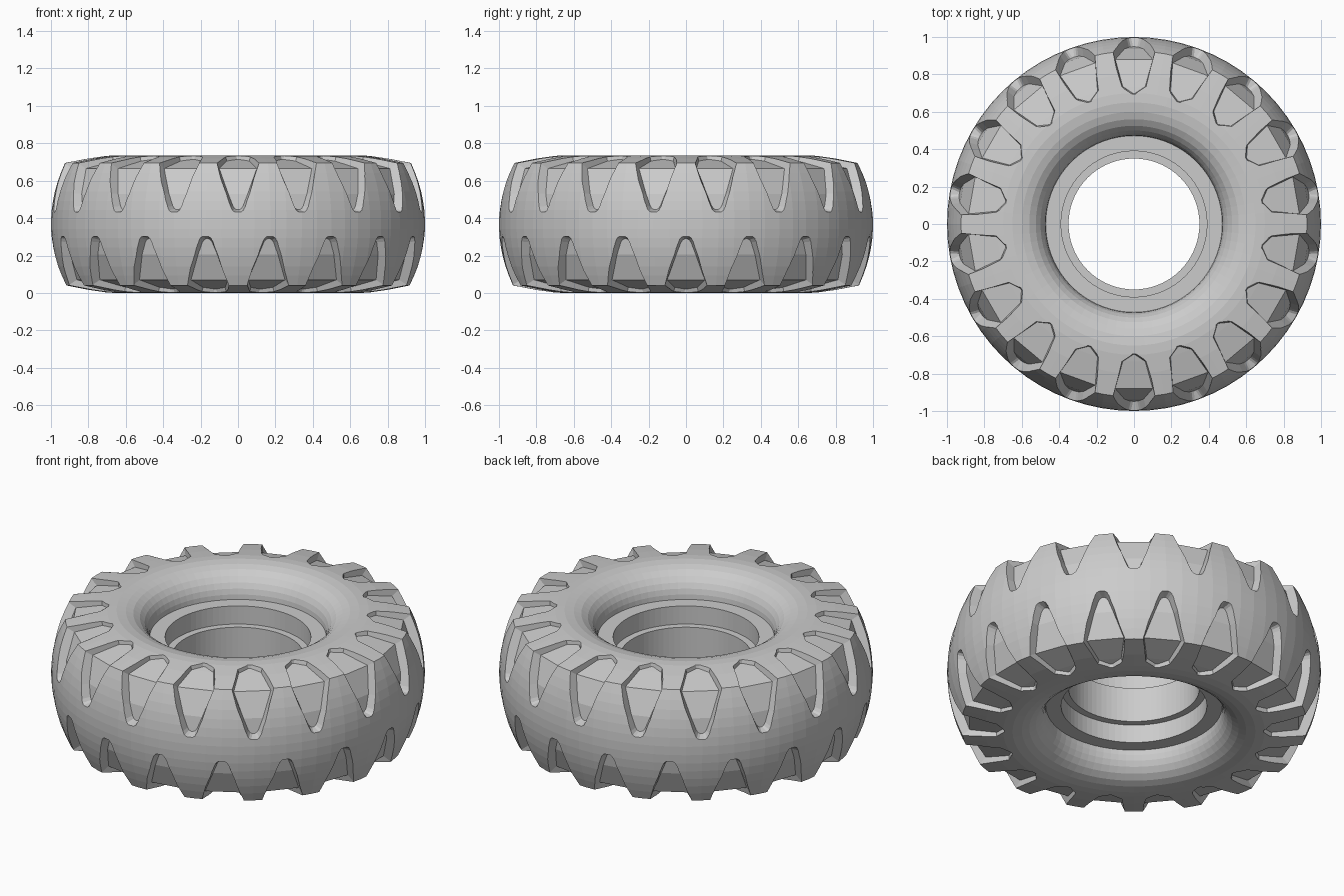
import bpy, bmesh
from math import cos, sin, pi, radians, sqrt

if "Cube" in bpy.data.objects:
    bpy.data.objects.remove(bpy.data.objects["Cube"])

H = 0.735          # tyre width (stands along z)
M = H / 2
SEG = 72


def make_object(name, bm):
    bmesh.ops.recalc_face_normals(bm, faces=bm.faces[:])
    me = bpy.data.meshes.new(name)
    bm.to_mesh(me)
    bm.free()
    ob = bpy.data.objects.new(name, me)
    bpy.context.collection.objects.link(ob)
    return ob


# Upper half of the cross-section: bore, bead steps, sidewall, shoulder, tread
half = [(0.35, 0.47), (0.39, 0.47), (0.39, 0.577), (0.472, 0.577)]
half += [(0.475, 0.605), (0.484, 0.635), (0.50, 0.664), (0.525, 0.692),
         (0.56, 0.715), (0.60, 0.728), (0.65, 0.735), (0.70, 0.733),
         (0.80, 0.719), (0.925, 0.695)]
R = 0.74           # tread crown radius
for i in range(1, 7):
    z = 0.325 * (1 - i / 6.5)
    half.append((1 - R + sqrt(R * R - z * z), M + z))
profile = half + [(r, H - z) for r, z in reversed(half)]

# Tyre body: lathe of the closed profile
bm = bmesh.new()
rings = []
for k in range(SEG):
    a = 2 * pi * k / SEG
    rings.append([bm.verts.new((r * cos(a), r * sin(a), z)) for r, z in profile])
n = len(profile)
for k in range(SEG):
    p, q = rings[k], rings[(k + 1) % SEG]
    for i in range(n):
        j = (i + 1) % n
        bm.faces.new((p[i], q[i], q[j], p[j]))
tyre = make_object("tyre", bm)

# Tread pocket sections: floor radius, floor z, outward direction, half width
sections = [
    (0.948, 0.445, 1.0, -0.25, 0.016),
    (0.947, 0.451, 1.0, -0.20, 0.029),
    (0.945, 0.465, 1.0, -0.10, 0.039),
    (0.935, 0.530, 1.0, 0.05, 0.064),
    (0.880, 0.665, 0.83, 0.55, 0.112),
    (0.735, 0.705, 0.05, 1.0, 0.072),
    (0.698, 0.714, -0.20, 1.0, 0.016),
]


def add_pocket(bm, angle, flip):
    ca, sa = cos(angle), sin(angle)

    def vert(r, z, w):
        z = H - z if flip else z
        return bm.verts.new((r * ca - w * sa, r * sa + w * ca, z))
    loops = []
    for r, z, dr, dz, w in sections:
        inner, outer = max(w - 0.012, 0.005), w + 0.015
        ro, zo = r + 0.11 * dr, z + 0.11 * dz
        loops.append([vert(r, z, -inner), vert(r, z, inner),
                      vert(ro, zo, outer), vert(ro, zo, -outer)])
    for a, b in zip(loops, loops[1:]):
        for i in range(4):
            j = (i + 1) % 4
            bm.faces.new((a[i], a[j], b[j], b[i]))
    bm.faces.new(loops[0])
    bm.faces.new(loops[-1])


# 18 pockets per shoulder, staggered by half a pitch
bm = bmesh.new()
for k in range(18):
    add_pocket(bm, radians(90 + 20 * k), False)
    add_pocket(bm, radians(100 + 20 * k), True)
cutter = make_object("tread_pocket_cutter", bm)
cutter.hide_render = True

mod = tyre.modifiers.new("tread_pockets", 'BOOLEAN')
mod.operation = 'DIFFERENCE'
mod.solver = 'EXACT'
mod.object = cutter
bpy.context.view_layer.objects.active = tyre
tyre.select_set(True)
bpy.ops.object.modifier_apply(modifier=mod.name)
bpy.data.objects.remove(cutter)
